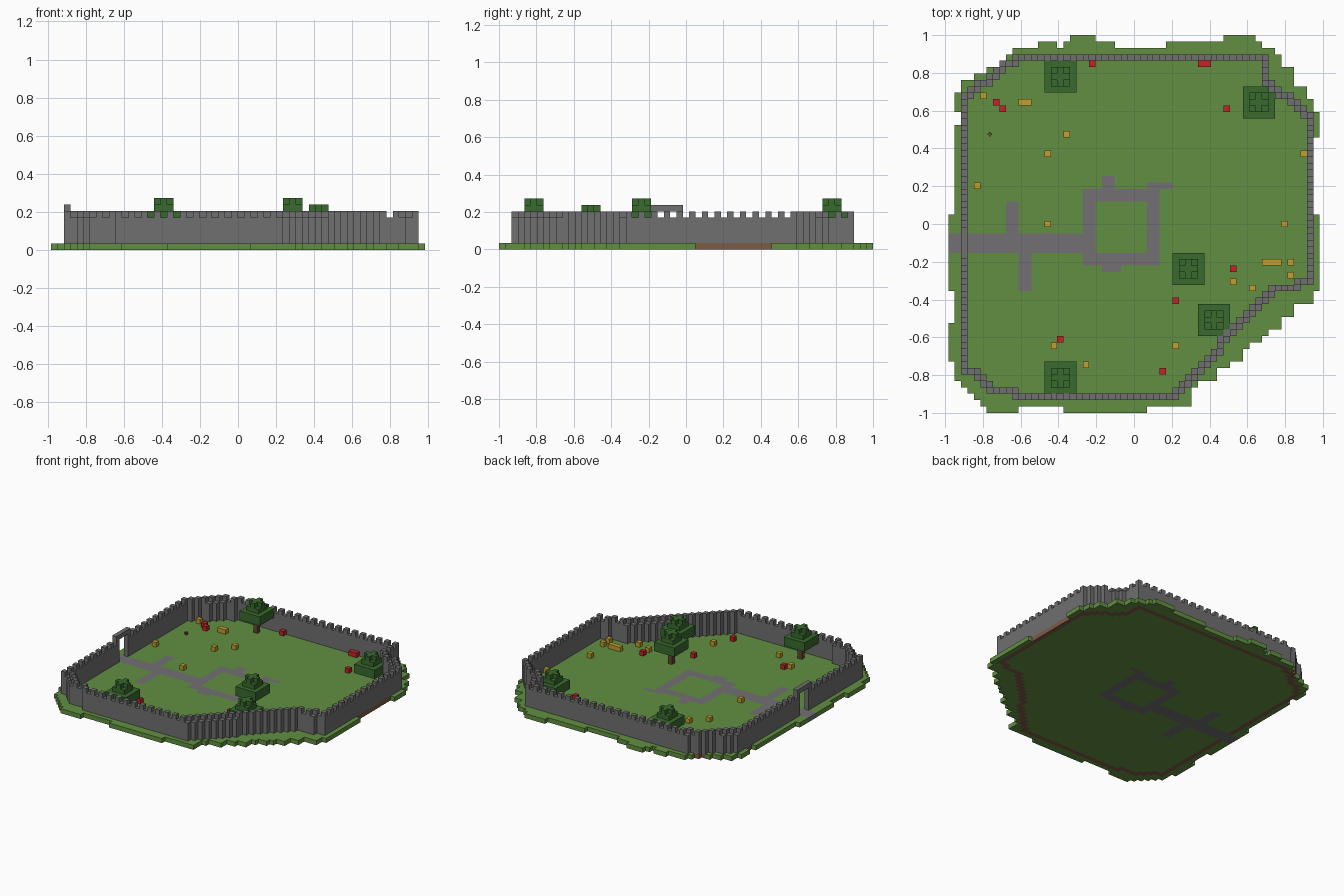
import bpy
import bmesh
from mathutils import Vector

if "Cube" in bpy.data.objects:
    bpy.data.objects.remove(bpy.data.objects["Cube"])

# Block size and the middle of the block grid
BLOCK = 2 / 59
MIDDLE = Vector((29, 29.5, 0))


def material(name, red, green, blue):
    mat = bpy.data.materials.new(name)
    mat.use_nodes = True
    colour = (red, green, blue, 1)
    mat.diffuse_color = colour
    mat.node_tree.nodes["Principled BSDF"].inputs["Base Color"].default_value = colour
    return mat


GRASS = material("grass green", .122, .275, .054)
PATH = material("path grey", .17, .16, .175)
DIRT = material("dirt brown", .2, .105, .06)
STONE = material("stone grey", .162, .16, .162)
LEAF = material("leaf green", .04, .145, .027)
TRUNK = material("trunk brown", .12, .065, .035)
RED = material("flower red", .55, .017, .02)
YELLOW = material("flower yellow", .54, .35, .027)

DIRECTIONS = [Vector(d) for d in
              ((1, 0, 0), (-1, 0, 0), (0, 1, 0), (0, -1, 0), (0, 0, 1), (0, 0, -1))]


def build_blocks(name, cells, mat):
    """Make one mesh from a set of grid cells, keeping only its outer faces."""
    cells = set(cells)
    bm = bmesh.new()
    corners = {}

    def vertex(point):
        key = tuple(round(c) for c in point)
        if key not in corners:
            corners[key] = bm.verts.new((Vector(key) - MIDDLE) * BLOCK)
        return corners[key]

    half = Vector((.5, .5, .5))
    for cell in sorted(cells):
        centre = Vector(cell) + half
        for d in DIRECTIONS:
            if tuple(int(c) for c in Vector(cell) + d) in cells:
                continue
            u = Vector((d.y, d.z, d.x))
            v = d.cross(u)
            ring = [centre + (d + a * u + b * v) / 2
                    for a, b in ((-1, -1), (1, -1), (1, 1), (-1, 1))]
            bm.faces.new([vertex(p) for p in ring])
    mesh = bpy.data.meshes.new(name)
    bm.to_mesh(mesh)
    bm.free()
    mesh.materials.append(mat)
    obj = bpy.data.objects.new(name, mesh)
    bpy.context.collection.objects.link(obj)
    return obj


def rectangle(left, right, front, back):
    return {(i, j) for i in range(left, right + 1) for j in range(front, back + 1)}


def trace(points):
    """Stepped line of cells running through the given points, closed."""
    cells = set()
    for (x, y), (x_end, y_end) in zip(points, points[1:] + points[:1]):
        dx, dy = abs(x_end - x), abs(y_end - y)
        step_x = 1 if x_end > x else -1
        step_y = 1 if y_end > y else -1
        done_x = done_y = 0
        cells.add((x, y))
        while done_x < dx or done_y < dy:
            if (done_x + .5) * dy < (done_y + .5) * dx:
                done_x += 1
            else:
                done_y += 1
            cells.add((x + step_x * done_x, y + step_y * done_y))
    return cells


# Island outline: each pair moves sideways first, then along the depth
outline = [(23, 58), (26, 57), (34, 58), (43, 59), (48, 58), (49, 57), (51, 56),
           (52, 54), (54, 51), (56, 49), (57, 47), (58, 43), (57, 31), (58, 19),
           (57, 17), (54, 15), (52, 13), (50, 12), (49, 11), (47, 10), (46, 8),
           (44, 7), (42, 5), (39, 4), (38, 1), (31, 0), (18, 1), (11, 0), (6, 1),
           (5, 2), (4, 3), (3, 4), (2, 5), (1, 8), (0, 14), (1, 19), (0, 31),
           (1, 45), (2, 47), (1, 50), (2, 52), (4, 53), (6, 54), (8, 55), (9, 56),
           (10, 57), (14, 58), (17, 57), (18, 58), (19, 59)]
sides = [(x, min(y, last), max(y, last))
         for (x, y), (_, last) in zip(outline, outline[-1:] + outline[:-1])]


def on_island(i, j):
    return sum(x <= i and low <= j < high for x, low, high in sides) % 2 == 1


island = {cell for cell in rectangle(0, 58, 0, 59) if on_island(*cell)}

# Wall course and gate
wall = trace([(2, 6), (2, 49), (4, 50), (5, 51), (7, 52), (9, 54), (11, 55),
              (49, 55), (49, 52), (52, 49), (54, 48), (56, 45), (56, 20), (54, 20),
              (54, 19), (50, 19), (47, 16), (45, 14), (43, 12), (42, 10), (36, 4),
              (35, 2), (10, 2), (9, 3), (7, 3), (4, 5), (4, 6)])
gate = rectangle(2, 2, 25, 27)
gate_frame = rectangle(2, 2, 24, 28)

# Paths: entrance road, square loop and short branches
paths = rectangle(0, 20, 25, 27)
paths |= rectangle(21, 32, 23, 34) - rectangle(23, 30, 25, 32)
for branch in ((24, 25, 35, 36), (31, 34, 35, 35), (24, 26, 22, 22),
               (9, 10, 28, 32), (11, 12, 19, 24)):
    paths |= rectangle(*branch)
footing = wall - gate


def layer(cells, z):
    return {(i, j, z) for i, j in cells}


build_blocks("grass_ground", layer(island - paths - footing, 0), GRASS)
build_blocks("stone_path", layer(paths, 0), PATH)
build_blocks("dirt_footing", layer(footing, 0), DIRT)

# Wall with alternating battlements and a raised gate lintel
wall_blocks = set()
for z in range(1, 5):
    wall_blocks |= layer(footing, z)
wall_blocks |= layer({c for c in footing if sum(c) % 2 == 0}, 5)
wall_blocks |= layer(gate_frame - gate, 5) | layer(gate_frame, 6)
build_blocks("battlement_wall", wall_blocks, STONE)


# Trees: two wide leaf layers, a narrow one and a cross on top
def tree(name, x, y, top):
    def square(r):
        return rectangle(x - r, x + r, y - r, y + r)

    cross = {c for c in square(1) if c[0] == x or c[1] == y}
    leaves = layer(square(2), top - 4) | layer(square(2), top - 3)
    leaves |= layer(square(1), top - 2) | layer(cross, top - 1)
    build_blocks(name + "_leaves", leaves - wall_blocks, LEAF)
    build_blocks(name + "_trunk", {(x, y, z) for z in range(1, top - 4)}, TRUNK)


tree("back_tree", 17, 52, 8)
tree("back_left_tree", 48, 48, 6)
tree("middle_tree", 37, 22, 8)
tree("front_left_tree", 41, 14, 7)
tree("front_tree", 17, 5, 8)

# Flower blocks
red_spots = [(22, 54), (39, 54), (40, 54), (43, 47), (7, 48), (8, 47), (44, 22),
             (35, 17), (17, 11), (33, 6)]
yellow_spots = [(5, 49), (11, 48), (12, 48), (18, 43), (15, 40), (4, 35), (15, 29),
                (55, 40), (52, 29), (49, 23), (50, 23), (51, 23), (53, 23), (53, 21),
                (44, 20), (47, 19), (16, 10), (21, 7), (35, 10)]
build_blocks("red_flowers", layer(red_spots, 1), RED)
build_blocks("yellow_flowers", layer(yellow_spots, 1), YELLOW)

# Small brown sprout made of two crossed bars
for name, wide, deep in (("sprout_bar", .7, .25), ("sprout_cross_bar", .25, .7)):
    spot = (Vector((6.5, 43.5, 1.25)) - MIDDLE) * BLOCK
    bpy.ops.mesh.primitive_cube_add(size=1, location=spot)
    bar = bpy.context.object
    bar.name = name
    bar.scale = Vector((wide, deep, .5)) * BLOCK
    bar.data.materials.append(DIRT)
